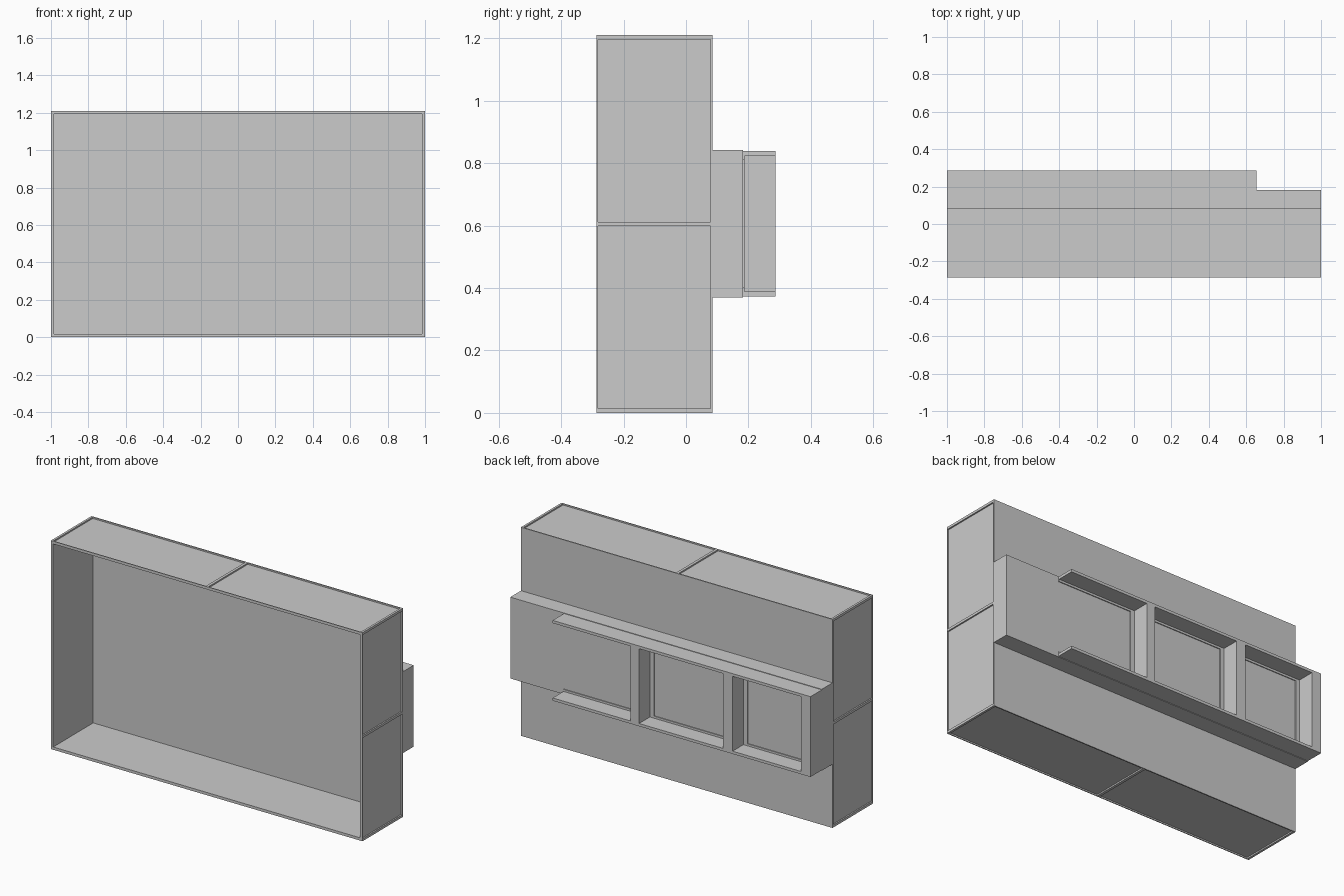
import bpy, bmesh
from mathutils import Vector

if "Cube" in bpy.data.objects:
    bpy.data.objects.remove(bpy.data.objects["Cube"])


def box(name, lo, hi):
    """Axis-aligned box from two opposite corners."""
    lo, hi = Vector(lo), Vector(hi)
    bm = bmesh.new()
    bmesh.ops.create_cube(bm, size=1)
    for v in bm.verts:
        v.co = Vector([(lo[i] + hi[i]) / 2 + v.co[i] * (hi[i] - lo[i]) for i in range(3)])
    me = bpy.data.meshes.new(name)
    bm.to_mesh(me)
    bm.free()
    ob = bpy.data.objects.new(name, me)
    bpy.context.collection.objects.link(ob)
    return ob


def cut(target, lo, hi):
    """Subtract a box from the target and apply at once."""
    cutter = box("cutter", lo, hi)
    cutter.hide_render = True
    mod = target.modifiers.new("cut", 'BOOLEAN')
    mod.operation = 'DIFFERENCE'
    mod.solver = 'EXACT'
    mod.object = cutter
    bpy.context.view_layer.objects.active = target
    bpy.ops.object.modifier_apply(modifier=mod.name)
    bpy.data.objects.remove(cutter)


# Main cabinet: open front cavity with thin walls
F, B, H = -0.287, 0.085, 1.21
cabinet = box("cabinet", (-1, F, 0), (1, B, H))
cut(cabinet, (-0.985, F - 0.1, 0.016), (0.985, 0.079, H - 0.016))

# Shallow recessed panels: two on top, bottom and each side
R = 0.008
y0, y1 = F + 0.005, B - 0.007
for x0, x1 in ((-0.987, -0.008), (0.008, 0.987)):
    cut(cabinet, (x0, y0, H - R), (x1, y1, H + 0.1))
    cut(cabinet, (x0, y0, -0.1), (x1, y1, R))
for z0, z1 in ((0.014, 0.598), (0.612, H - 0.014)):
    cut(cabinet, (1 - R, y0, z0), (1.1, y1, z1))
    cut(cabinet, (-1.1, y0, z0), (R - 1, y1, z1))

# Rear housing across the full width
box("rear_housing", (-1, B, 0.37), (1, 0.183, 0.842))

# Rear bay frame: rails, posts and a thin inner lip round each bay
frame = box("rear_frame", (-1, 0.183, 0.373), (0.655, 0.287, 0.839))
rail, lip = 0.016, 0.028
for x0, x1, open_end in ((-0.94, -0.50, 0), (-0.44, 0.10, 0), (0.155, 0.75, 1)):
    cut(frame, (x0, 0.188, 0.373 + rail), (x1, 0.4, 0.839 - rail))
    xe = x1 if open_end else x1 - 0.025
    cut(frame, (x0 + 0.025, 0.1, 0.373 + lip), (xe, 0.2, 0.839 - lip))
